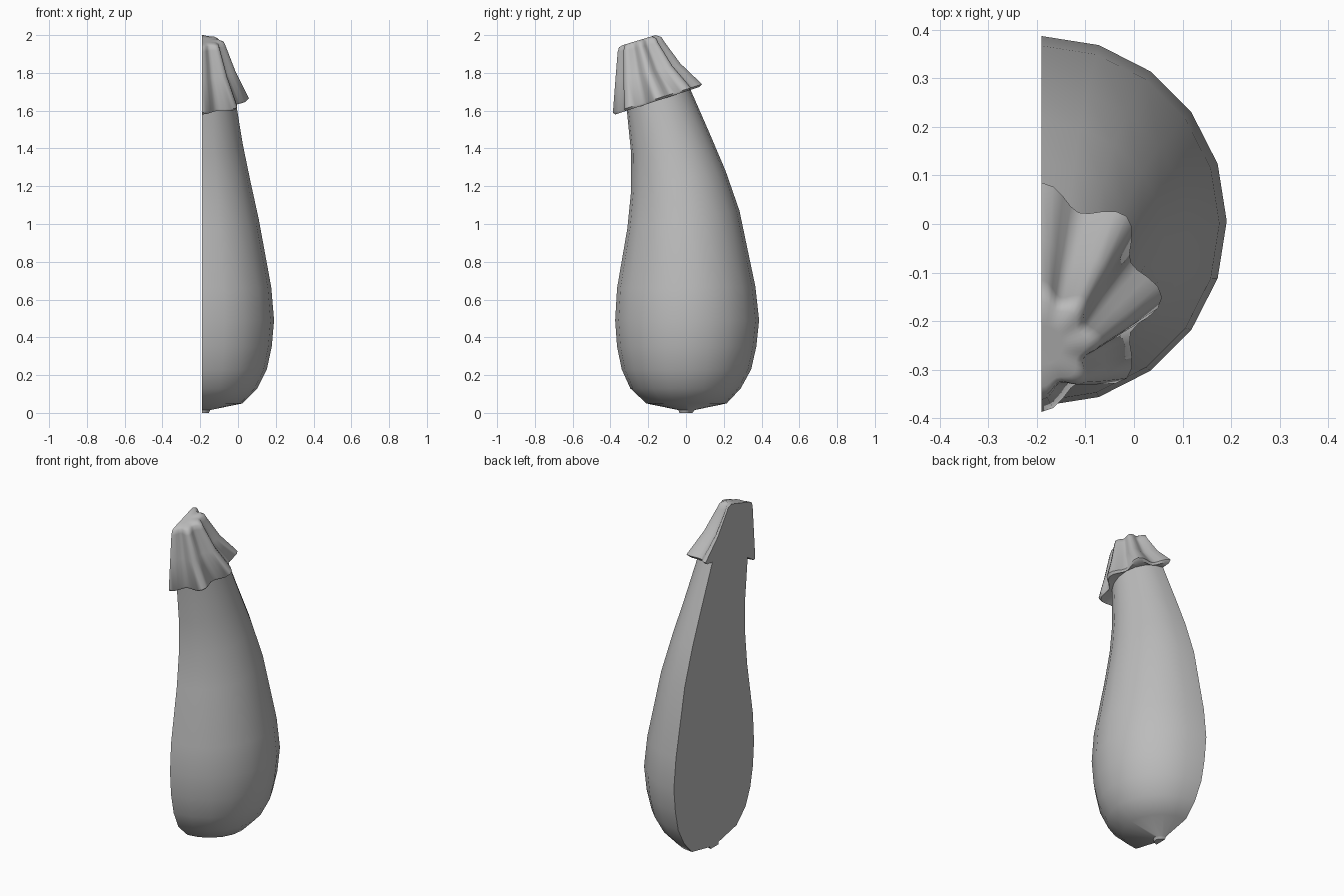
import bpy, bmesh, math

if "Cube" in bpy.data.objects:
    bpy.data.objects.remove(bpy.data.objects["Cube"], do_unlink=True)

CUT_X = -0.19  # plane of the lengthwise cut

grey = bpy.data.materials.new("plain grey")
grey.use_nodes = True
colour = (0.5, 0.5, 0.5, 1)
grey.diffuse_color = colour
grey.node_tree.nodes["Principled BSDF"].inputs["Base Color"].default_value = colour


def half_loft(name, rings, steps, lobes=0):
    """Loft tilted half rings; each is (front y, front z, back y, back z, valley ratio)."""
    bm = bmesh.new()
    loops = []
    for fy, fz, by, bz, valley in rings:
        cy, cz = (fy + by) / 2, (fz + bz) / 2
        hy, hz = (by - fy) / 2, (bz - fz) / 2
        radius = math.hypot(hy, hz)
        loop = []
        for i in range(steps + 1):
            a = math.pi * i / steps
            k = 1.0
            if lobes:
                k = valley + (1 - valley) * (0.5 + 0.5 * math.cos(lobes * a))
            c, s = math.cos(a) * k, math.sin(a) * k
            loop.append(bm.verts.new((CUT_X + radius * s, cy + hy * c, cz + hz * c)))
        loops.append(loop)
    for low, high in zip(loops, loops[1:]):
        for i in range(steps):
            bm.faces.new((low[i], high[i], high[i + 1], low[i + 1]))
    # End discs and the flat cut face
    bm.faces.new(loops[0])
    bm.faces.new(loops[-1][::-1])
    bm.faces.new([l[0] for l in loops] + [l[-1] for l in reversed(loops)])
    bmesh.ops.recalc_face_normals(bm, faces=bm.faces)
    mesh = bpy.data.meshes.new(name)
    bm.to_mesh(mesh)
    bm.free()
    mesh.materials.append(grey)
    obj = bpy.data.objects.new(name, mesh)
    bpy.context.collection.objects.link(obj)
    bpy.ops.object.select_all(action='DESELECT')
    obj.select_set(True)
    bpy.context.view_layer.objects.active = obj
    bpy.ops.object.shade_smooth_by_angle(angle=math.radians(50))
    return obj


# Fruit body with a small nub underneath
neck = (-0.315, 1.62, 0.02, 1.72, 1)
half_loft("fruit_body", [
    (-0.035, 0, 0.035, 0, 1),
    (-0.04, 0.015, 0.045, 0.015, 1),
    (-0.21, 0.05, 0.215, 0.05, 1),
    (-0.295, 0.13, 0.29, 0.13, 1),
    (-0.34, 0.23, 0.345, 0.23, 1),
    (-0.365, 0.35, 0.372, 0.35, 1),
    (-0.375, 0.49, 0.387, 0.49, 1),
    (-0.365, 0.66, 0.367, 0.67, 1),
    (-0.31, 0.98, 0.283, 1.07, 1),
    (-0.29, 1.18, 0.21, 1.28, 1),
    (-0.29, 1.37, 0.125, 1.48, 1),
    neck,
], 10)

# Pleated leafy cap with eight points around the full circle
half_loft("leaf_cap", [
    neck,
    (-0.375, 1.58, 0.07, 1.725, 0.82),
    (-0.387, 1.59, 0.085, 1.74, 0.8),
    (-0.374, 1.76, -0.03, 1.85, 0.77),
    (-0.362, 1.91, -0.115, 1.965, 0.77),
    (-0.355, 1.935, -0.13, 1.99, 0.8),
    (-0.335, 1.947, -0.16, 2.0, 0.85),
    (-0.29, 1.96, -0.21, 1.985, 1),
], 32, lobes=8)
